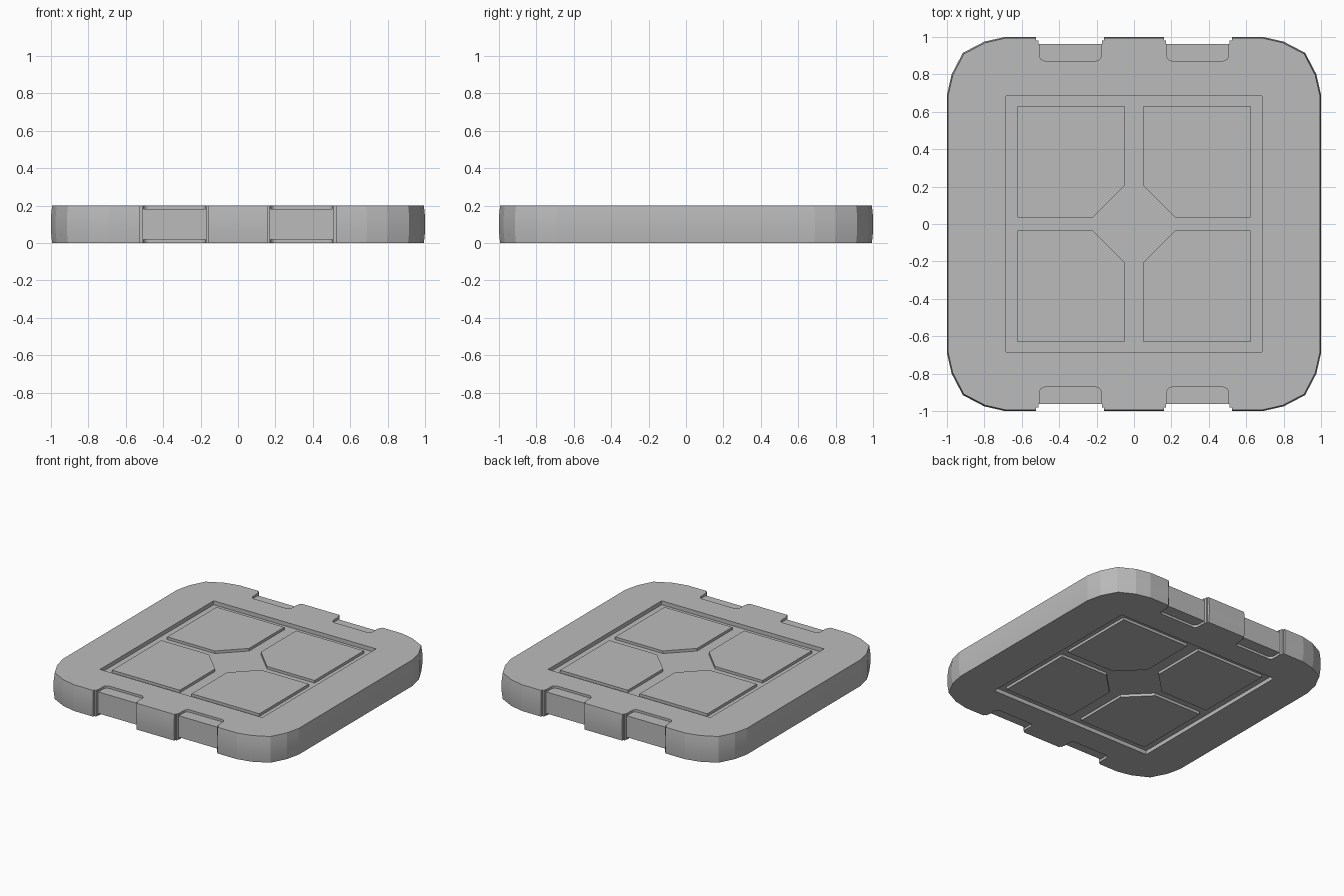
import bpy, bmesh, math

if "Cube" in bpy.data.objects:
    bpy.data.objects.remove(bpy.data.objects["Cube"])

grey = bpy.data.materials.new("plain grey")
grey.diffuse_color = (0.5, 0.5, 0.5, 1)
grey.use_nodes = True
grey.node_tree.nodes["Principled BSDF"].inputs["Base Color"].default_value = grey.diffuse_color


def loft(name, outline, levels):
    """Closed solid: outline in xy, levels are (z, scale)."""
    bm = bmesh.new()
    rings = [[bm.verts.new((x * s, y * s, z)) for x, y in outline] for z, s in levels]
    n = len(outline)
    for a, b in zip(rings, rings[1:]):
        for i in range(n):
            bm.faces.new((a[i], a[(i + 1) % n], b[(i + 1) % n], b[i]))
    bm.faces.new(rings[0][::-1])
    bm.faces.new(rings[-1])
    bmesh.ops.recalc_face_normals(bm, faces=bm.faces[:])
    mesh = bpy.data.meshes.new(name)
    bm.to_mesh(mesh)
    bm.free()
    mesh.materials.append(grey)
    ob = bpy.data.objects.new(name, mesh)
    bpy.context.collection.objects.link(ob)
    return ob


def prism(name, outline, z0, z1):
    return loft(name, outline, [(z0, 1), (z1, 1)])


def rect(x0, x1, y0, y1):
    return [(x0, y0), (x1, y0), (x1, y1), (x0, y1)]


def cut(ob, cutter):
    cutter.hide_render = True
    m = ob.modifiers.new("cut", 'BOOLEAN')
    m.operation = 'DIFFERENCE'
    m.solver = 'EXACT'
    m.object = cutter
    bpy.context.view_layer.objects.active = ob
    bpy.ops.object.modifier_apply(modifier=m.name)
    bpy.data.objects.remove(cutter)


# Slab with faceted rounded corners and slightly bulged sides
corner = [(1, .69), (.975, .80), (.915, .915), (.80, .975), (.69, 1)]
outline = []
for k in range(4):
    c, s = round(math.cos(k * math.pi / 2)), round(math.sin(k * math.pi / 2))
    outline += [(c * x - s * y, s * x + c * y) for x, y in corner]
slab = loft("tile_slab", outline, [(0, .994), (.06, 1), (.14, 1), (.2, .994)])

# Square recess on both faces
cut(slab, prism("recess_top", rect(-.685, .685, -.685, .685), .17, .3))
cut(slab, prism("recess_bottom", rect(-.685, .685, -.685, .685), -.1, .03))

# Edge notches: shallow step, full-height notch, rounded pocket above and below
r = .03
arc = [(r * (1 - math.cos(a)), r * (1 - math.sin(a)))
       for a in (i * math.pi / 8 for i in range(5))]
for sx in (-1, 1):
    for sy in (-1, 1):
        def place(pts):
            return [(sx * x, sy * y) for x, y in pts]
        cut(slab, prism("step", place(rect(.16, .525, .982, 1.2)), -.1, .3))
        cut(slab, prism("notch", place(rect(.17, .51, .962, 1.2)), -.1, .3))
        pocket = [(.175, 1.1)] + [(.175 + dx, .872 + dy) for dx, dy in arc]
        pocket += [(.505 - dx, .872 + dy) for dx, dy in arc[::-1]] + [(.505, 1.1)]
        cut(slab, prism("pocket_top", place(pocket), .182, .3))
        cut(slab, prism("pocket_bottom", place(pocket), -.1, .018))

# Raised panels with a chamfered inner corner, on both faces
panel = [(.05, .205), (.22, .035), (.622, .035), (.622, .63), (.05, .63)]
for sx in (-1, 1):
    for sy in (-1, 1):
        pts = [(sx * x, sy * y) for x, y in panel]
        prism("panel_top", pts, .165, .19)
        prism("panel_bottom", pts, .01, .035)

# Facets stay crisp, the gentle side bulge is smoothed
bpy.ops.object.select_all(action='DESELECT')
slab.select_set(True)
bpy.context.view_layer.objects.active = slab
bpy.ops.object.shade_smooth_by_angle(angle=math.radians(8))
